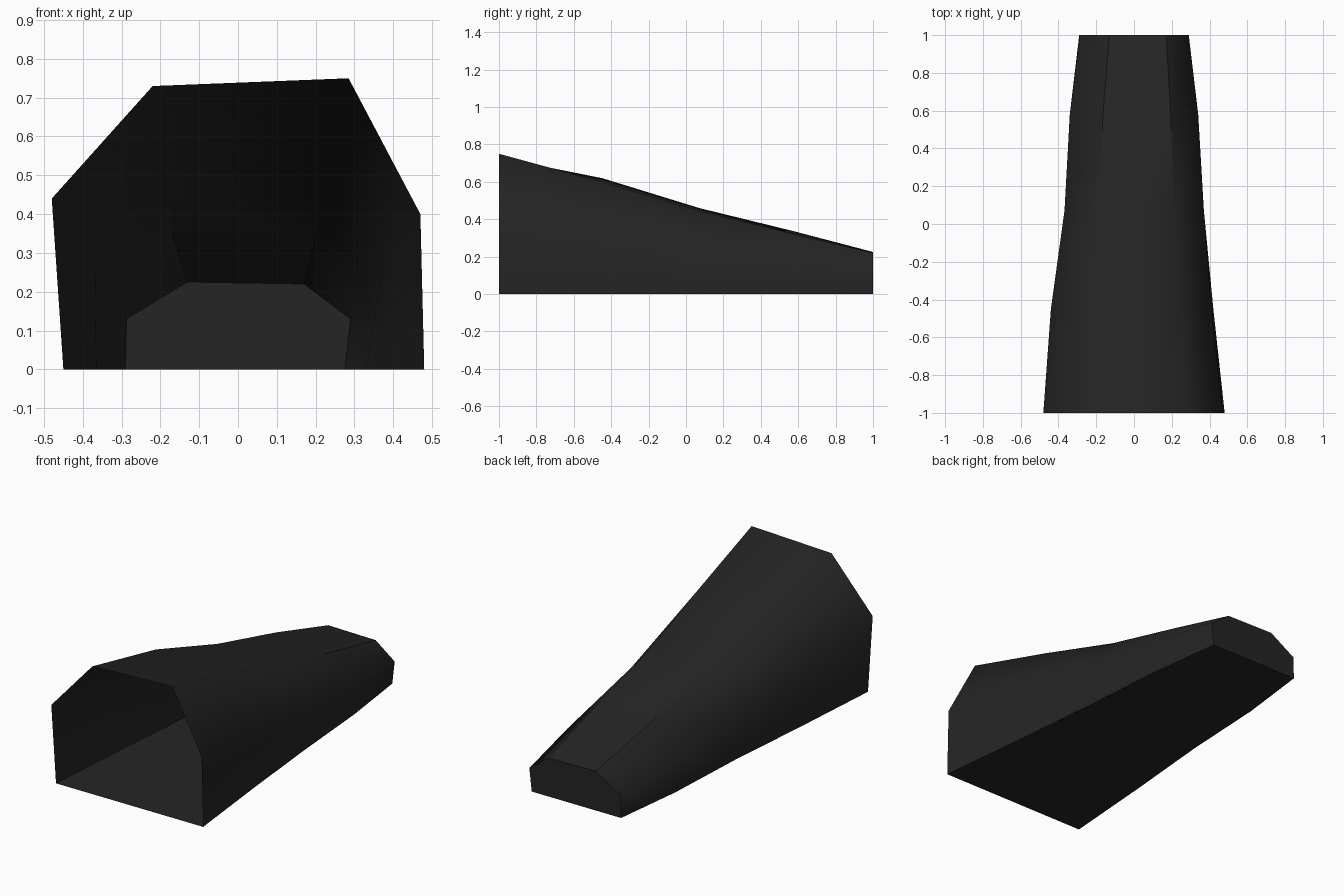
import bpy, bmesh

if "Cube" in bpy.data.objects:
    bpy.data.objects.remove(bpy.data.objects["Cube"])

# Cross-sections front to back: y, then (x, z) for
# left foot, left shoulder, left crown, right crown, right shoulder, right foot
SECTIONS = [
    (-1.00, [(-.45, 0), (-.48, .44), (-.22, .73), (.285, .75), (.47, .40), (.48, 0)]),
    (-0.45, [(-.41, 0), (-.44, .36), (-.205, .62), (.245, .60), (.41, .335), (.42, 0)]),
    (0.07, [(-.365, 0), (-.368, .255), (-.18, .46), (.21, .445), (.37, .25), (.37, 0)]),
    (0.58, [(-.34, 0), (-.34, .19), (-.165, .335), (.195, .32), (.34, .185), (.33, 0)]),
    (1.00, [(-.29, 0), (-.287, .13), (-.13, .225), (.17, .22), (.29, .13), (.275, 0)]),
]

black = bpy.data.materials.new("matte black")
black.diffuse_color = (0.018, 0.018, 0.018, 1)
black.use_nodes = True
black.node_tree.nodes["Principled BSDF"].inputs["Base Color"].default_value = black.diffuse_color

bm = bmesh.new()
rings = [[bm.verts.new((x, y, z)) for x, z in pts] for y, pts in SECTIONS]

# Walls and floor of the tapered shell, open at the front
for a, b in zip(rings, rings[1:]):
    for i in range(6):
        j = (i + 1) % 6
        bm.faces.new((a[i], a[j], b[j], b[i]))
# Closed narrow back end
bm.faces.new(rings[-1])
bmesh.ops.recalc_face_normals(bm, faces=bm.faces)
bm.normal_update()
cap = max(bm.faces, key=lambda f: f.calc_center_median().y)
if cap.normal.y < 0:
    bmesh.ops.reverse_faces(bm, faces=bm.faces[:])

# Smooth rounded shell with crisp floor edges, back rim and rear crown edges
for f in bm.faces:
    f.smooth = True
sharp = {frozenset((a[i], b[i])) for a, b in zip(rings, rings[1:]) for i in (0, 5)}
sharp |= {frozenset((a[i], b[i])) for a, b in zip(rings[2:], rings[3:]) for i in (2, 3)}
sharp |= {frozenset(e.verts) for e in cap.edges}
for e in bm.edges:
    if frozenset(e.verts) in sharp:
        e.smooth = False

mesh = bpy.data.meshes.new("tapered_shell")
bm.to_mesh(mesh)
bm.free()
mesh.materials.append(black)
shell = bpy.data.objects.new("tapered_shell", mesh)
bpy.context.collection.objects.link(shell)
